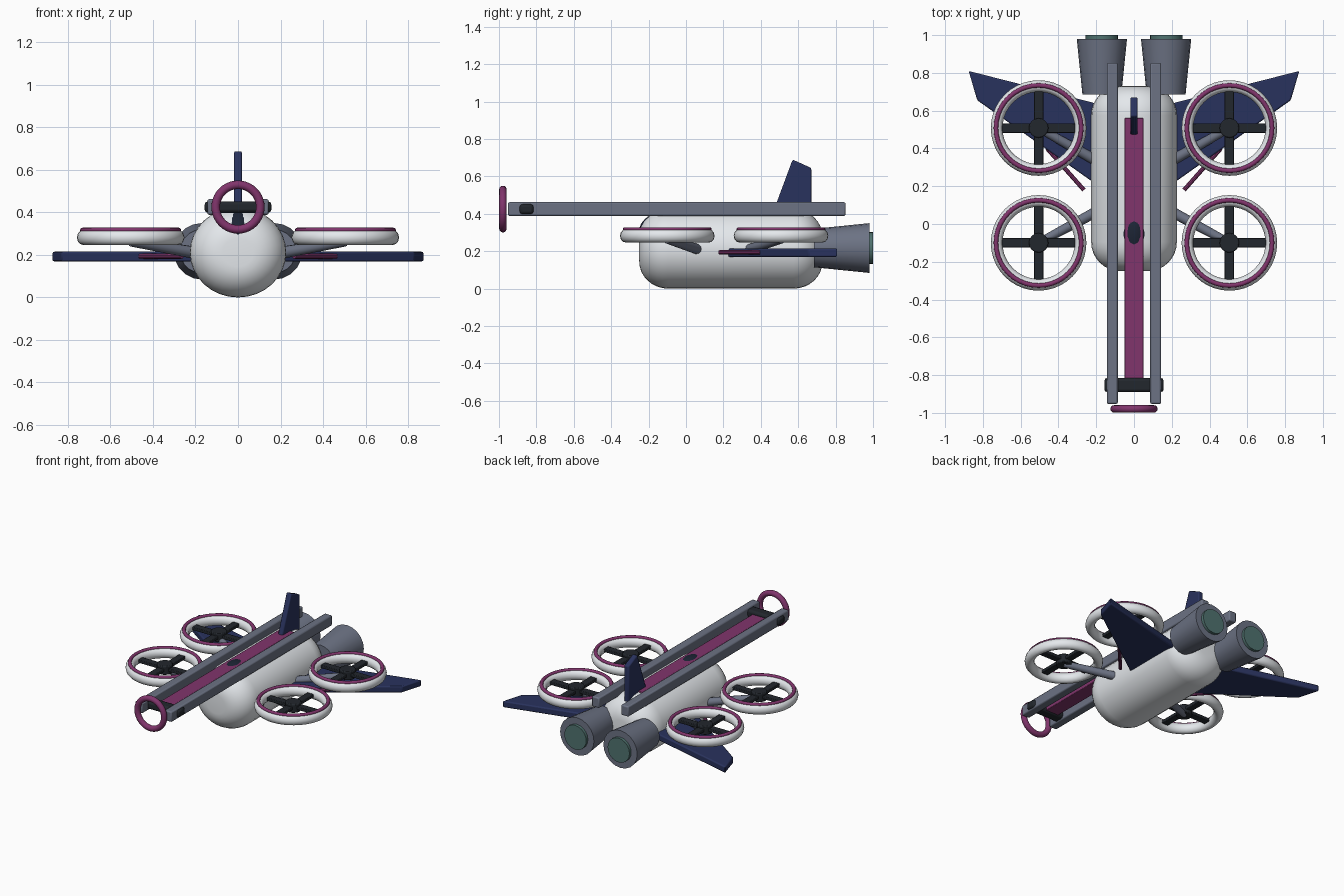
import bpy, bmesh
from math import pi, sin, cos, radians
from mathutils import Vector

if "Cube" in bpy.data.objects:
    bpy.data.objects.remove(bpy.data.objects["Cube"])


def mat(name, rgb):
    m = bpy.data.materials.new(name)
    m.diffuse_color = (*rgb, 1)
    m.use_nodes = True
    m.node_tree.nodes["Principled BSDF"].inputs["Base Color"].default_value = m.diffuse_color
    return m


WHITE = mat("white_shell", (0.78, 0.81, 0.84))
GREY = mat("slate_grey", (0.15, 0.17, 0.23))
PLUM = mat("plum", (0.22, 0.035, 0.15))
NAVY = mat("navy", (0.022, 0.032, 0.11))
DARK = mat("dark", (0.016, 0.02, 0.026))
GLASS = mat("canopy_glass", (0.012, 0.018, 0.035))
TEAL = mat("teal", (0.08, 0.17, 0.16))


def finish(ob, name, material, bevel=0, segments=2, angle=35):
    ob.name = name
    ob.data.materials.append(material)
    bpy.ops.object.select_all(action='DESELECT')
    ob.select_set(True)
    bpy.context.view_layer.objects.active = ob
    if bevel:
        b = ob.modifiers.new("bevel", 'BEVEL')
        b.width, b.segments = bevel, segments
    bpy.ops.object.shade_smooth_by_angle(angle=radians(angle))
    return ob


def from_bmesh(bm):
    bmesh.ops.recalc_face_normals(bm, faces=bm.faces)
    me = bpy.data.meshes.new("mesh")
    bm.to_mesh(me)
    bm.free()
    ob = bpy.data.objects.new("part", me)
    bpy.context.collection.objects.link(ob)
    return ob


def box(name, lo, hi, material, bevel=0.008):
    lo, hi = Vector(lo), Vector(hi)
    bm = bmesh.new()
    bmesh.ops.create_cube(bm, size=1)
    bmesh.ops.scale(bm, vec=hi - lo, verts=bm.verts)
    bmesh.ops.translate(bm, vec=(lo + hi) / 2, verts=bm.verts)
    return finish(from_bmesh(bm), name, material, bevel)


def rod(name, a, b, r1, r2, material, sides=16, bevel=0):
    a, b = Vector(a), Vector(b)
    bpy.ops.mesh.primitive_cone_add(vertices=sides, radius1=r1, radius2=r2, depth=(b - a).length,
                                    location=(a + b) / 2,
                                    rotation=(b - a).to_track_quat('Z', 'Y').to_euler())
    return finish(bpy.context.object, name, material, bevel)


def torus(name, loc, major, minor, material, rot=(0, 0, 0), zscale=1):
    bpy.ops.mesh.primitive_torus_add(location=loc, rotation=rot, major_radius=major, minor_radius=minor,
                                     major_segments=40, minor_segments=12)
    bpy.context.object.scale.z = zscale
    return finish(bpy.context.object, name, material, angle=60)


def plate(name, outline, offset, material, bevel=0.008):
    # extrude a flat outline symmetrically about its plane
    bm = bmesh.new()
    off = Vector(offset)
    f = bm.faces.new([bm.verts.new(Vector(p) - off / 2) for p in outline])
    ext = bmesh.ops.extrude_face_region(bm, geom=[f])
    bmesh.ops.translate(bm, vec=off, verts=[v for v in ext['geom'] if isinstance(v, bmesh.types.BMVert)])
    return finish(from_bmesh(bm), name, material, bevel)


# Fuselage: rounded barrel lathed around the y axis
R, C, Y0, Y1 = 0.227, 0.155, -0.25, 0.73
arc = [i * pi / 16 for i in range(9)]
profile = [(R - C + C * sin(t), Y0 + C - C * cos(t)) for t in arc]
profile += [(R - C + C * cos(t), Y1 - C + C * sin(t)) for t in arc]
profile = [(0, Y0)] + profile + [(0, Y1)]
bm = bmesh.new()
pts = [bm.verts.new((r, y, 0)) for r, y in profile]
edges = [bm.edges.new(p) for p in zip(pts, pts[1:])]
bmesh.ops.spin(bm, geom=pts + edges, cent=(0, 0, 0), axis=(0, 1, 0), angle=2 * pi, steps=32)
bmesh.ops.remove_doubles(bm, verts=bm.verts, dist=1e-4)
bmesh.ops.scale(bm, vec=(1, 1, 0.212 / R), verts=bm.verts)
bmesh.ops.translate(bm, vec=(0, 0, 0.212), verts=bm.verts)
finish(from_bmesh(bm), "fuselage", WHITE, angle=60)

# Canopy
bpy.ops.mesh.primitive_uv_sphere_add(segments=24, ring_count=12, location=(0, -0.09, 0.34),
                                     rotation=(radians(15), 0, 0))
bpy.context.object.scale = (0.09, 0.165, 0.092)
finish(bpy.context.object, "canopy", GLASS, angle=60)

# Launch rail assembly on top
box("rail_strip", (-0.051, -0.83, 0.405), (0.051, 0.56, 0.43), PLUM, 0.004)
box("rail_crossbar", (-0.157, -0.89, 0.398), (0.157, -0.815, 0.452), DARK, 0.015)
torus("muzzle_ring", (0, -0.979, 0.425), 0.105, 0.02, PLUM, rot=(pi / 2, 0, 0))

# Tail fin
plate("tail_fin", [(0, 0.455, 0.38), (0, 0.57, 0.69), (0, 0.67, 0.645), (0, 0.67, 0.38)],
      (0.038, 0, 0), NAVY)

for s, side in ((-1, "left"), (1, "right")):
    x0, x1 = sorted((s * 0.086, s * 0.144))
    box(f"{side}_rail", (x0, -0.952, 0.389), (x1, 0.853, 0.462), GREY)

    # Swept wing with its leading strut
    plate(f"{side}_wing", [(s * 0.13, 0.16, 0.192), (s * 0.83, 0.655, 0.192),
                           (s * 0.875, 0.81, 0.192), (s * 0.13, 0.62, 0.192)], (0, 0, 0.046), NAVY)
    rod(f"{side}_wing_rod", (s * 0.265, 0.18, 0.194), (s * 0.46, 0.40, 0.194), 0.012, 0.012, PLUM, 10)

    # Engine with exhaust disc
    rod(f"{side}_engine", (s * 0.17, 0.685, 0.217), (s * 0.17, 0.98, 0.217), 0.103, 0.133, GREY, 20)
    rod(f"{side}_exhaust", (s * 0.17, 0.94, 0.217), (s * 0.17, 1.0, 0.217), 0.086, 0.086, TEAL, 20)

    # Ducted rotors
    for y, root, pos in ((-0.1, 0.07, "front"), (0.508, 0.33, "rear")):
        n, x = f"{side}_{pos}", s * 0.505
        torus(f"{n}_duct", (x, y, 0.282), 0.222, 0.031, WHITE, zscale=1.15)
        torus(f"{n}_duct_trim", (x, y, 0.316), 0.226, 0.012, PLUM)
        rod(f"{n}_hub", (x, y, 0.25), (x, y, 0.312), 0.052, 0.052, DARK, 16, 0.006)
        box(f"{n}_blade_x", (x - 0.195, y - 0.025, 0.272), (x + 0.195, y + 0.025, 0.294), DARK, 0.004)
        box(f"{n}_blade_y", (x - 0.025, y - 0.195, 0.272), (x + 0.025, y + 0.195, 0.294), DARK, 0.004)
        rod(f"{n}_strut", (s * 0.19, root, 0.208), (x, y, 0.262), 0.029, 0.022, GREY, 12)
